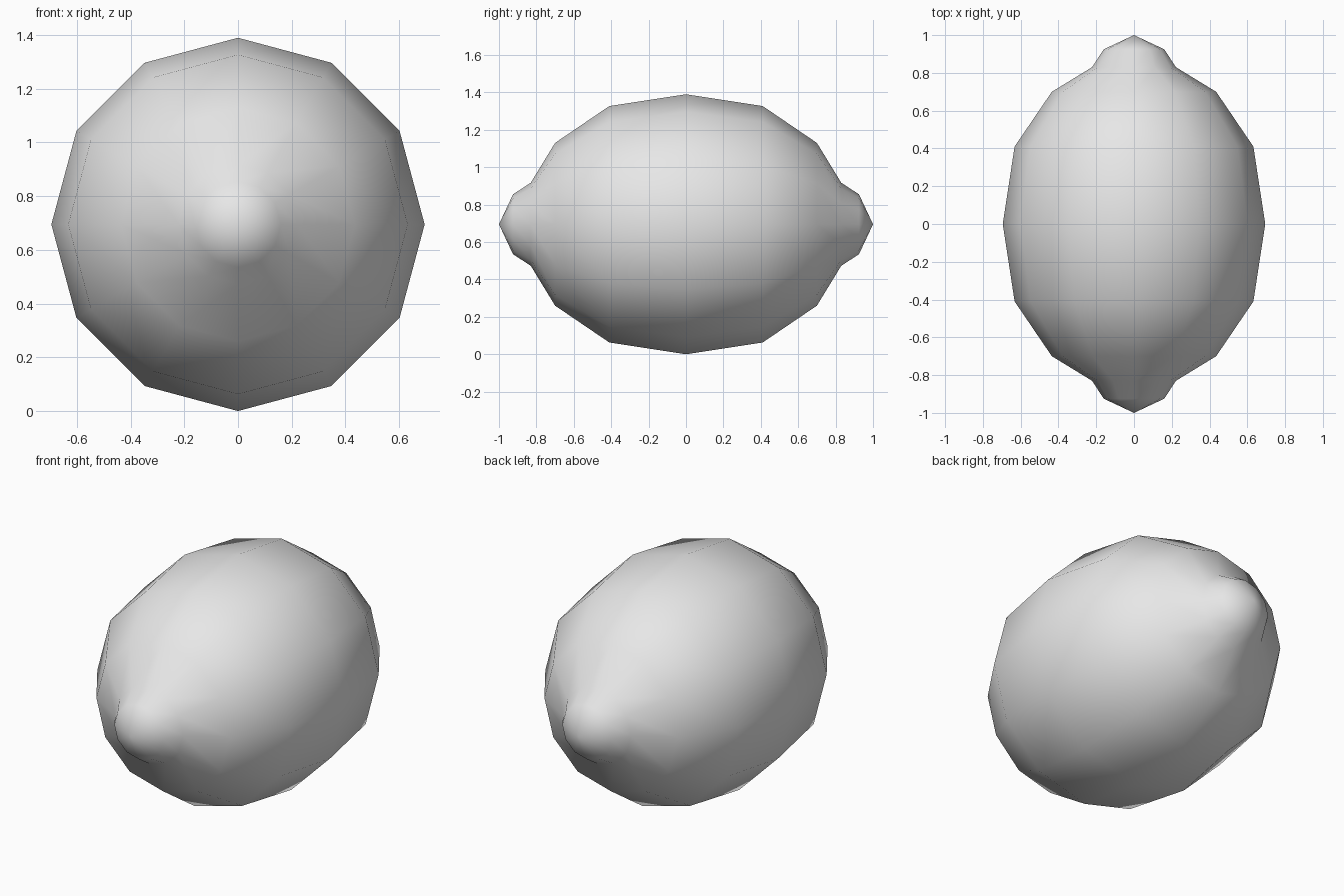
import bpy, bmesh, math
from mathutils import Vector, Matrix

cube = bpy.data.objects.get("Cube")
if cube:
    bpy.data.objects.remove(cube, do_unlink=True)

SIDES = 12
CENTRE_Z = 0.695

# Skin colour
skin = bpy.data.materials.new("light_grey_skin")
skin.use_nodes = True
colour = (0.8, 0.8, 0.8, 1)
skin.diffuse_color = colour
skin.node_tree.nodes["Principled BSDF"].inputs["Base Color"].default_value = colour

# Half profile (y, radius) from tip to waist, mirrored for the other end
half = [(-1, 0), (-0.925, 0.16), (-0.83, 0.222), (-0.70, 0.435), (-0.41, 0.632)]
profile = half + [(0, 0.695)] + [(-y, r) for y, r in reversed(half)]

# Fruit body: profile spun around the long axis
bm = bmesh.new()
verts = [bm.verts.new((0, y, r)) for y, r in profile]
edges = [bm.edges.new(pair) for pair in zip(verts, verts[1:])]
bmesh.ops.spin(bm, geom=verts + edges, cent=(0, 0, 0), axis=(0, 1, 0),
               angle=math.tau, steps=SIDES, use_merge=True)
bmesh.ops.remove_doubles(bm, verts=bm.verts, dist=0.001)
bmesh.ops.recalc_face_normals(bm, faces=bm.faces)
bmesh.ops.transform(bm, matrix=Matrix.Translation(Vector((0, 0, CENTRE_Z))), verts=bm.verts)
for face in bm.faces:
    face.smooth = True

mesh = bpy.data.meshes.new("lemon")
bm.to_mesh(mesh)
bm.free()
mesh.materials.append(skin)
lemon = bpy.data.objects.new("lemon", mesh)
bpy.context.collection.objects.link(lemon)
